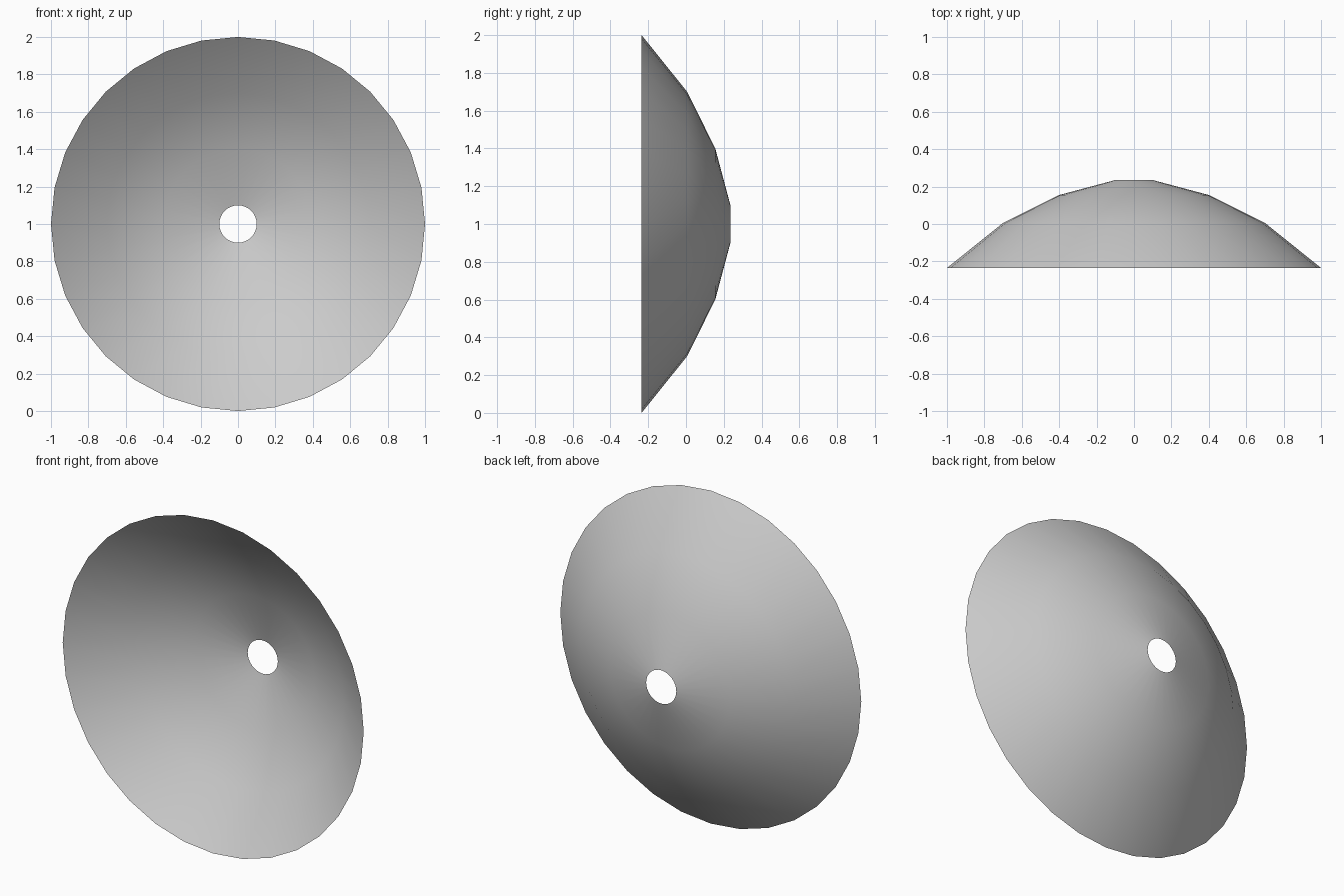
import bpy, bmesh
from math import sin, cos, tau

if "Cube" in bpy.data.objects:
    bpy.data.objects.remove(bpy.data.objects["Cube"])

SIDES = 32
# dish profile: (radius, y), from the central hole out to the rim
PROFILE = [(0.1, 0.235), (0.4, 0.155), (0.7, 0.006), (1.0, -0.235)]

# spin the profile around the y axis, centred at z = 1
bm = bmesh.new()
rings = [[bm.verts.new((r * sin(tau * i / SIDES), y, 1 + r * cos(tau * i / SIDES)))
          for i in range(SIDES)] for r, y in PROFILE]
for inner, outer in zip(rings, rings[1:]):
    for i in range(SIDES):
        j = (i + 1) % SIDES
        face = bm.faces.new((inner[i], outer[i], outer[j], inner[j]))
        face.smooth = True

# hollow side faces the front (-y)
bm.normal_update()
if sum(f.normal.y for f in bm.faces) > 0:
    bmesh.ops.reverse_faces(bm, faces=bm.faces[:])

mesh = bpy.data.meshes.new("dish")
bm.to_mesh(mesh)
bm.free()
dish = bpy.data.objects.new("dish", mesh)
bpy.context.collection.objects.link(dish)
